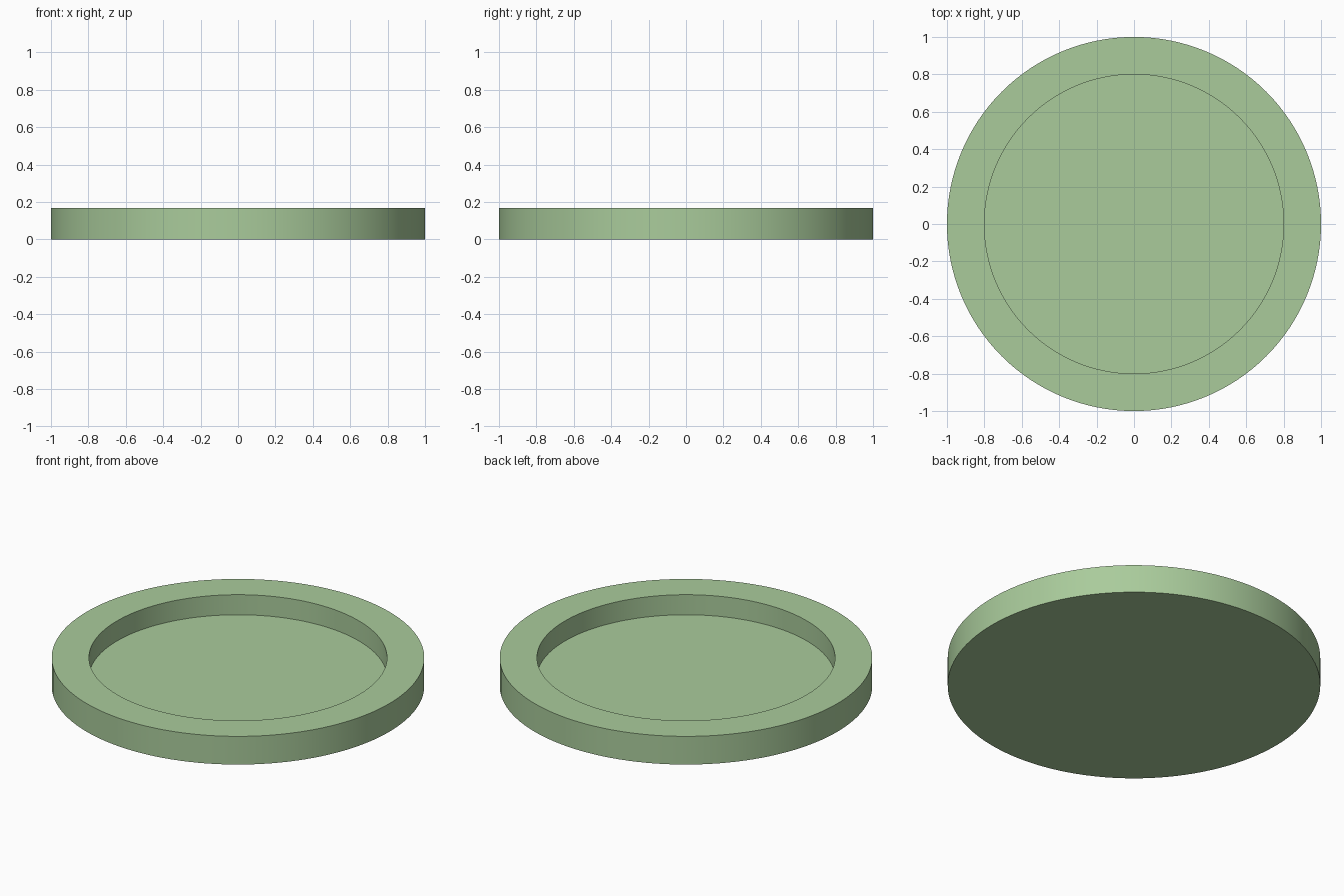
import bpy, bmesh, math

if "Cube" in bpy.data.objects:
    bpy.data.objects.remove(bpy.data.objects["Cube"])

SEGMENTS = 128
OUTER_R, INNER_R = 1.0, 0.8
HEIGHT, FLOOR = 0.167, 0.048

bm = bmesh.new()


def ring(radius, z):
    return [bm.verts.new((radius * math.cos(2 * math.pi * i / SEGMENTS),
                          radius * math.sin(2 * math.pi * i / SEGMENTS), z))
            for i in range(SEGMENTS)]


# Profile from the underside, up the outer wall, over the rim, down to the recess floor
profile = [(OUTER_R, 0), (OUTER_R, HEIGHT), (INNER_R, HEIGHT), (INNER_R, FLOOR)]
rings = [ring(r, z) for r, z in profile]
for a, b in zip(rings, rings[1:]):
    for i in range(SEGMENTS):
        j = (i + 1) % SEGMENTS
        bm.faces.new((a[i], a[j], b[j], b[i]))

# Flat underside and recess floor
bm.faces.new(rings[0][::-1])
bm.faces.new(rings[-1])

mesh = bpy.data.meshes.new("round_tray")
bm.to_mesh(mesh)
bm.free()
tray = bpy.data.objects.new("round_tray", mesh)
bpy.context.collection.objects.link(tray)

# Soft green finish
green = bpy.data.materials.new("soft_green")
green.diffuse_color = (0.40, 0.60, 0.33, 1)
green.use_nodes = True
green.node_tree.nodes["Principled BSDF"].inputs["Base Color"].default_value = green.diffuse_color
mesh.materials.append(green)

# Smooth walls, crisp rim edges
bpy.context.view_layer.objects.active = tray
tray.select_set(True)
bpy.ops.object.shade_smooth_by_angle(angle=math.radians(30))
